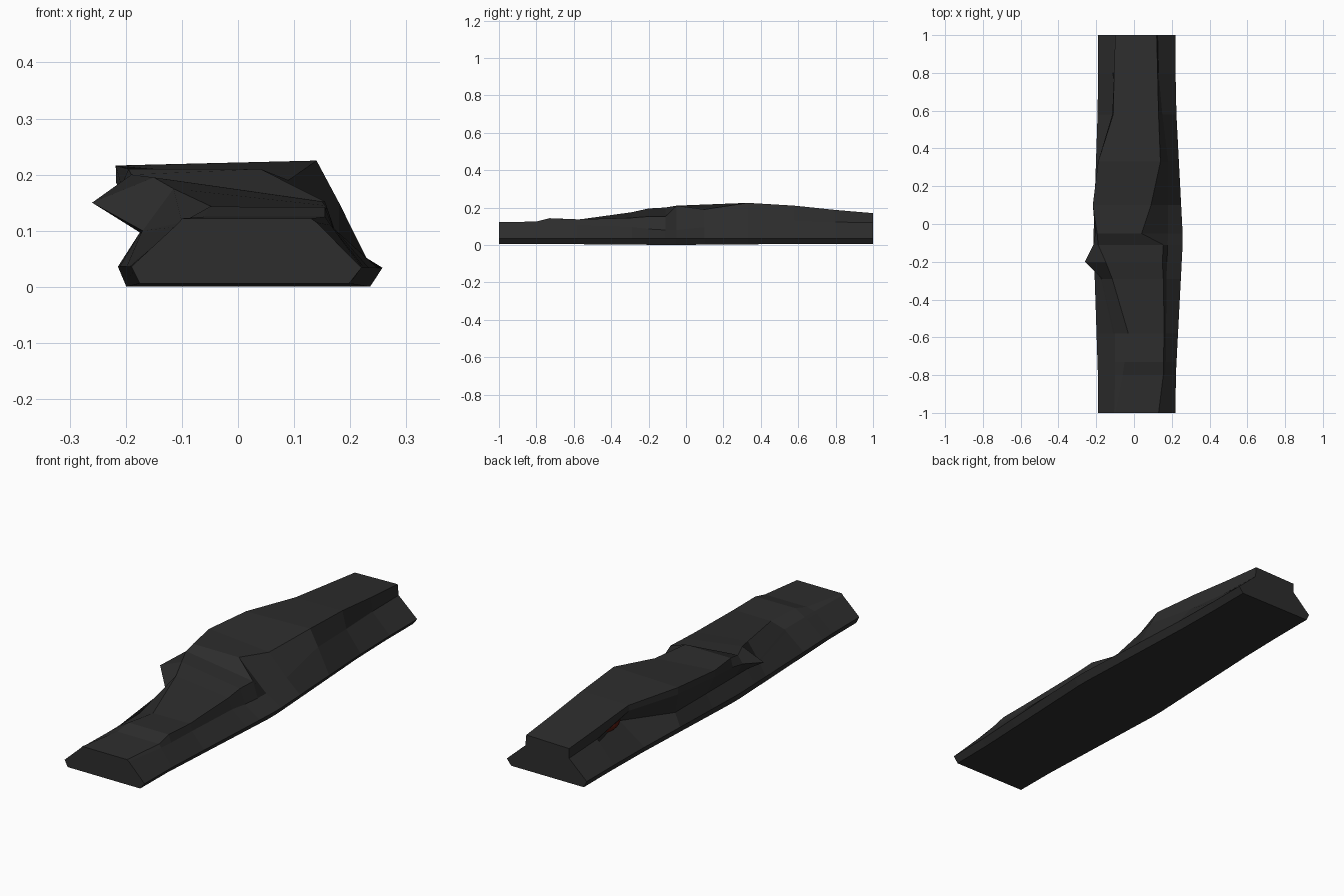
import bpy, bmesh

def material(name, rgb):
    m = bpy.data.materials.new(name)
    m.diffuse_color = (*rgb, 1)
    return m

charcoal = material("charcoal", (0.026, 0.026, 0.026))
dark_red = material("dark red", (0.08, 0.008, 0.004))

# Stations along y: y, left lip, top left, top right, right lip (x, z each)
stations = [
    (-1.00, -.105, .115, -.10, .122, .13, .122, .14, .115),
    (-0.80, -.10, .115, -.06, .125, .155, .125, .165, .11),
    (-0.73, -.10, .115, -.05, .143, .155, .142, .168, .108),
    (-0.58, -.10, .115, -.03, .135, .16, .137, .17, .105),
    (-0.29, -.17, .10, -.115, .175, .155, .145, .172, .095),
    (-0.20, -.26, .15, -.15, .195, .15, .152, .175, .085),
    (-0.11, -.215, .165, -.19, .20, .155, .152, .178, .08),
    (-0.05, -.205, .17, -.195, .21, .04, .21, .18, .08),
    (0.10, -.217, .185, -.218, .216, .09, .19, .18, .095),
    (0.33, -.19, .185, -.19, .217, .14, .225, .18, .15),
    (0.58, -.115, .185, -.11, .208, .13, .21, .15, .13),
    (0.80, -.105, .135, -.105, .185, .125, .187, .13, .122),
    (1.00, -.10, .12, -.10, .165, .12, .17, .125, .12),
]

def section(row):
    y, lx, lz, *rest = row
    bulge = max(0, 1 - abs(y + .08) / .75)
    left, right = -.19 - .025 * bulge, .22 + .039 * bulge
    base = .006 * (1 - bulge)
    # foot of the overhang: follows the lip at the ends, tucked in elsewhere
    if y < -.25 or y > .7:
        under = (lx + .1 * (left - lx), lz + .1 * (.035 - lz))
    elif y > .5:
        under = (-.065, .125)
    else:
        under = (-.175, .097)
    pts = [(left + .015, base), (left, .036), under, (lx, lz),
           *zip(rest[::2], rest[1::2]), (right, .034), (right - .022, base)]
    return [(x, y, z) for x, z in pts]

# Rocky strip lofted through the sections
bm = bmesh.new()
rings = [[bm.verts.new(p) for p in section(r)] for r in stations]
n = len(rings[0])
for a, b in zip(rings, rings[1:]):
    for i in range(n):
        j = (i + 1) % n
        bm.faces.new((a[i], a[j], b[j], b[i]))
bm.faces.new(rings[0])
bm.faces.new(rings[-1])
bmesh.ops.recalc_face_normals(bm, faces=bm.faces)
mesh = bpy.data.meshes.new("rock_strip")
bm.to_mesh(mesh)
bm.free()
mesh.materials.append(charcoal)
rock = bpy.data.objects.new("rock_strip", mesh)
bpy.context.collection.objects.link(rock)

# Red stone lodged beneath the left overhang
bpy.ops.mesh.primitive_uv_sphere_add(segments=16, ring_count=8, radius=1,
                                     location=(-.055, .67, .145))
stone = bpy.context.object
stone.name = "red_stone"
stone.scale = (.05, .085, .035)
stone.data.materials.append(dark_red)
